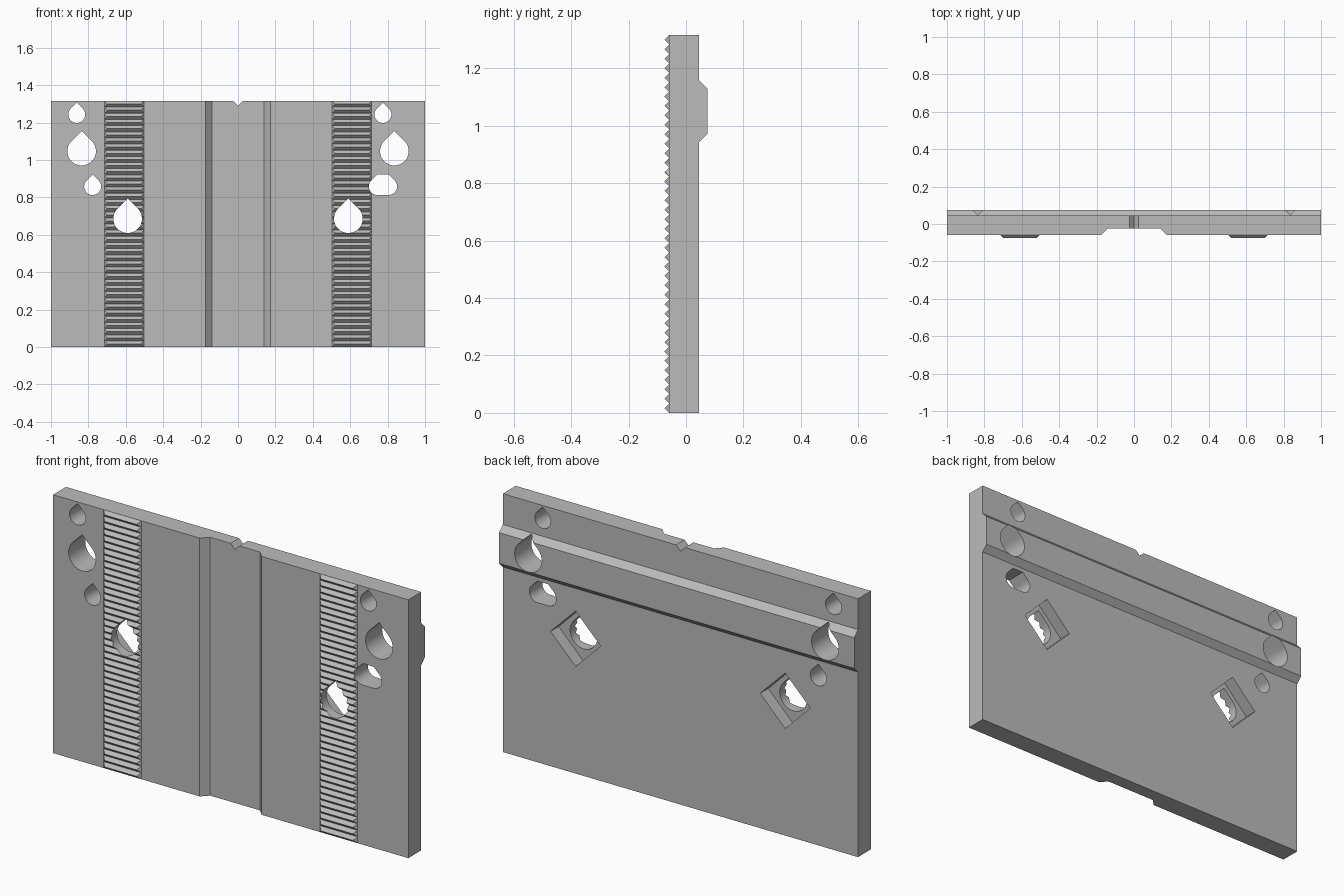
import bpy
import bmesh
import math

cube = bpy.data.objects.get("Cube")
if cube:
    bpy.data.objects.remove(cube, do_unlink=True)

WIDTH, HEIGHT = 1.0, 1.315           # half width, full height
FRONT, BACK = -0.059, 0.045          # main faces of the plate

grey = bpy.data.materials.new("plain grey")
grey.use_nodes = True
colour = (0.5, 0.5, 0.5, 1)
grey.diffuse_color = colour
grey.node_tree.nodes["Principled BSDF"].inputs["Base Color"].default_value = colour


def finish(name, bm):
    bmesh.ops.recalc_face_normals(bm, faces=bm.faces)
    mesh = bpy.data.meshes.new(name)
    bm.to_mesh(mesh)
    bm.free()
    mesh.materials.append(grey)
    obj = bpy.data.objects.new(name, mesh)
    bpy.context.collection.objects.link(obj)
    return obj


def prism(name, points, offset):
    """Extrude a closed 3D outline along an offset."""
    bm = bmesh.new()
    face = bm.faces.new([bm.verts.new(p) for p in points])
    result = bmesh.ops.extrude_face_region(bm, geom=[face], use_keep_orig=True)
    verts = [g for g in result["geom"] if isinstance(g, bmesh.types.BMVert)]
    bmesh.ops.translate(bm, verts=verts, vec=offset)
    return finish(name, bm)


def through(name, outline, start=-0.2, depth=0.4):
    """Cutter along y from an (x, z) outline."""
    return prism(name, [(x, start, z) for x, z in outline], (0, depth, 0))


def teardrop(cx, cz, r, slot=0.0):
    """Round bottom with 45 degree roof; slot widens it sideways."""
    points = []
    steps = 36
    for i in range(steps + 1):
        a = math.radians(135 + 270 * i / steps)
        side = -slot if i < steps / 2 else slot
        points.append((cx + side + r * math.cos(a), cz + r * math.sin(a)))
        if slot and i == steps // 2 :
            points.insert(-1, (cx - slot, cz - r))
    tip = cz + r * math.sqrt(2)
    return points + ([(cx + slot, tip), (cx - slot, tip)] if slot else [(cx, tip)])


def apply_boolean(obj, others, operation):
    for other in others:
        mod = obj.modifiers.new(operation, "BOOLEAN")
        mod.object, mod.operation, mod.solver = other, operation, "EXACT"
    graph = bpy.context.evaluated_depsgraph_get()
    mesh = bpy.data.meshes.new_from_object(obj.evaluated_get(graph))
    obj.modifiers.clear()
    obj.data = mesh


# plate with a shallow bevelled channel down the front
half = [(0.14, -0.024), (0.175, FRONT), (WIDTH, FRONT), (WIDTH, BACK)]
section = half + [(-x, y) for x, y in reversed(half)]
plate = prism("plate", [(x, y, 0) for x, y in section], (0, 0, HEIGHT))

# bevelled rail across the back
rail_section = [(0.03, 0.942), (BACK, 0.942), (0.075, 0.972),
                (0.075, 1.128), (BACK, 1.158), (0.03, 1.158)]
rail = prism("back_rail", [(-WIDTH, y, z) for y, z in rail_section], (2 * WIDTH, 0, 0))
apply_boolean(plate, [rail], "UNION")


# toothed strips made of hipped ridges
def toothed_strip(name, centre, count=40):
    bm = bmesh.new()
    pitch = HEIGHT / count
    base, tip = FRONT + 0.0002, -0.075
    h = pitch / 2 - 0.0002
    for i in range(count):
        z = (i + 0.5) * pitch
        corners = [bm.verts.new((centre + sx * 0.106, base, z + sz * h))
                   for sx, sz in ((-1, -1), (1, -1), (1, 1), (-1, 1))]
        left, right = [bm.verts.new((centre + s * 0.09, tip, z)) for s in (-1, 1)]
        a, b, c, d = corners
        for f in ((a, b, c, d), (a, b, right, left), (d, c, right, left),
                  (b, c, right), (a, d, left)):
            bm.faces.new(f)
    return finish(name, bm)


strips = [toothed_strip("left_toothed_strip", 0.609),
          toothed_strip("right_toothed_strip", -0.609)]

# holes, square nut pockets and the centre notch
cutters = [through("slot_cutter", teardrop(0.775, 0.858, 0.0455, 0.03)),
           through("notch_cutter", [(-0.035, HEIGHT + 0.01), (0, HEIGHT - 0.025),
                                    (0.035, HEIGHT + 0.01)])]
for cx, cz, r in ((-0.862, 1.243, 0.045), (0.775, 1.243, 0.045), (-0.777, 0.858, 0.0455),
                  (-0.836, 1.047, 0.0765), (0.836, 1.047, 0.0765)):
    cutters.append(through("hole_cutter", teardrop(cx, cz, r)))
bolt_holes = []
for side in (-1, 1):
    x, z, d = side * 0.59, 0.686, 0.141
    bolt_holes.append(through("bolt_cutter", teardrop(x, z, 0.0765)))
    cutters.append(through("pocket_cutter", [(x - d, z), (x, z - d), (x + d, z), (x, z + d)],
                           BACK - 0.065, 0.2))

apply_boolean(plate, cutters + bolt_holes, "DIFFERENCE")
for strip in strips:
    apply_boolean(strip, bolt_holes + cutters[:1], "DIFFERENCE")

for helper in cutters + bolt_holes + [rail]:
    bpy.data.objects.remove(helper, do_unlink=True)

# smooth hole walls, crisp edges elsewhere
bpy.ops.object.select_all(action="DESELECT")
plate.select_set(True)
bpy.context.view_layer.objects.active = plate
bpy.ops.object.shade_smooth_by_angle(angle=math.radians(25))
